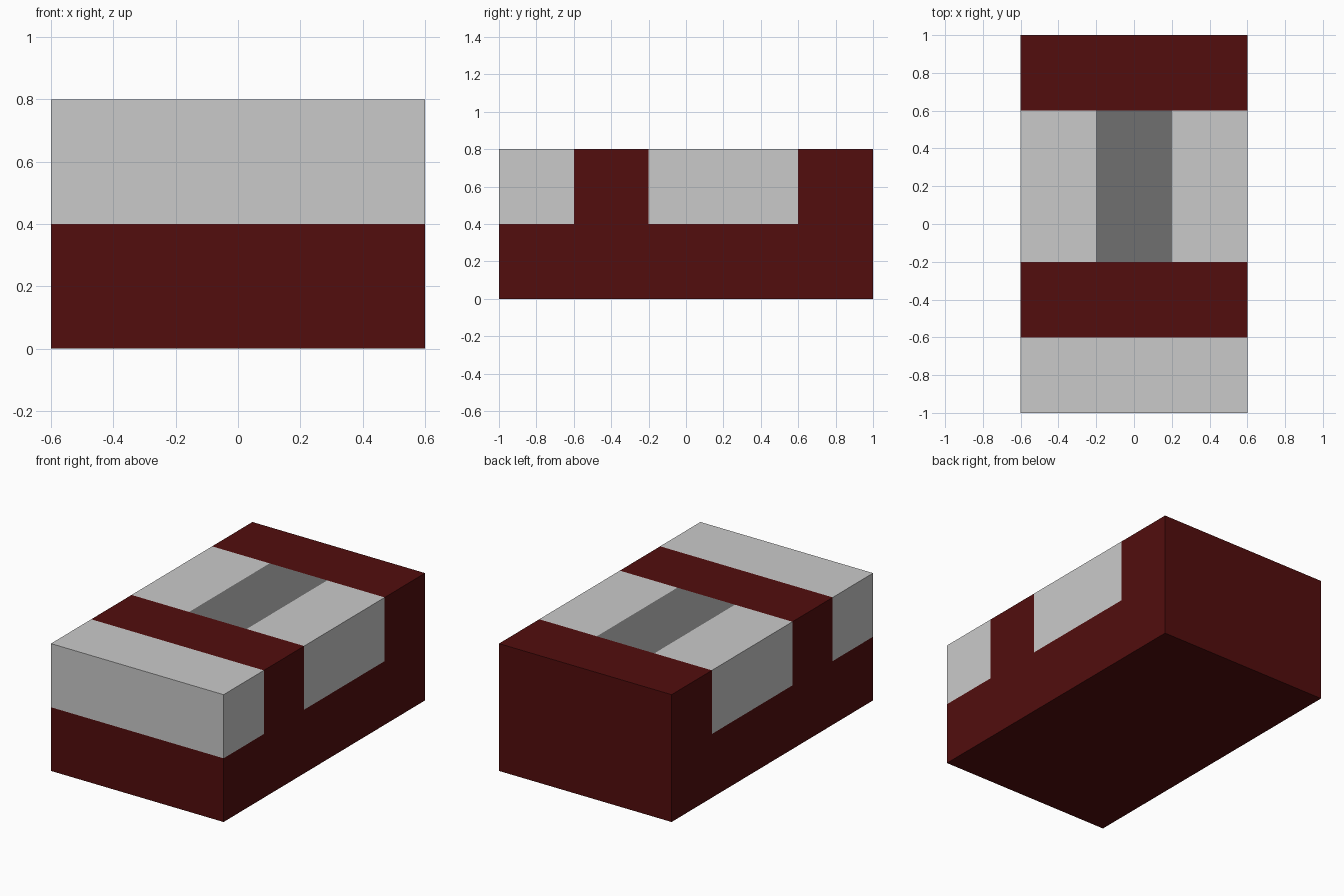
import bpy, bmesh

if "Cube" in bpy.data.objects:
    bpy.data.objects.remove(bpy.data.objects["Cube"])


def material(name, rgb):
    m = bpy.data.materials.new(name)
    m.diffuse_color = (*rgb, 1.0)
    m.use_nodes = True
    m.node_tree.nodes["Principled BSDF"].inputs["Base Color"].default_value = m.diffuse_color
    return m


dark_red = material("dark red", (0.084, 0.004, 0.004))
light_grey = material("light grey", (0.59, 0.59, 0.59))
dark_grey = material("dark grey", (0.16, 0.16, 0.16))


def extrude_profile(name, points, x0, x1, mat):
    """Extrude a (y, z) side profile along x."""
    bm = bmesh.new()
    face = bm.faces.new([bm.verts.new((x0, y, z)) for y, z in points])
    new = bmesh.ops.extrude_face_region(bm, geom=[face])["geom"]
    verts = [v for v in new if isinstance(v, bmesh.types.BMVert)]
    bmesh.ops.translate(bm, verts=verts, vec=(x1 - x0, 0, 0))
    bmesh.ops.recalc_face_normals(bm, faces=bm.faces)
    mesh = bpy.data.meshes.new(name)
    bm.to_mesh(mesh)
    bm.free()
    mesh.materials.append(mat)
    obj = bpy.data.objects.new(name, mesh)
    bpy.context.collection.objects.link(obj)
    return obj


def block(name, x0, x1, y0, y1, mat):
    """Upper-layer block filling a notch of the base."""
    return extrude_profile(name, [(y0, 0.4), (y1, 0.4), (y1, 0.8), (y0, 0.8)], x0, x1, mat)


# Base with two raised cross bars
extrude_profile("base_with_bars",
                [(-1, 0), (1, 0), (1, 0.8), (0.6, 0.8), (0.6, 0.4), (-0.2, 0.4),
                 (-0.2, 0.8), (-0.6, 0.8), (-0.6, 0.4), (-1, 0.4)],
                -0.6, 0.6, dark_red)

# Front block
block("front_block", -0.6, 0.6, -1, -0.6, light_grey)

# Side blocks with the dark strip between them
block("left_block", -0.6, -0.2, -0.2, 0.6, light_grey)
block("right_block", 0.2, 0.6, -0.2, 0.6, light_grey)
block("centre_strip", -0.2, 0.2, -0.2, 0.6, dark_grey)
